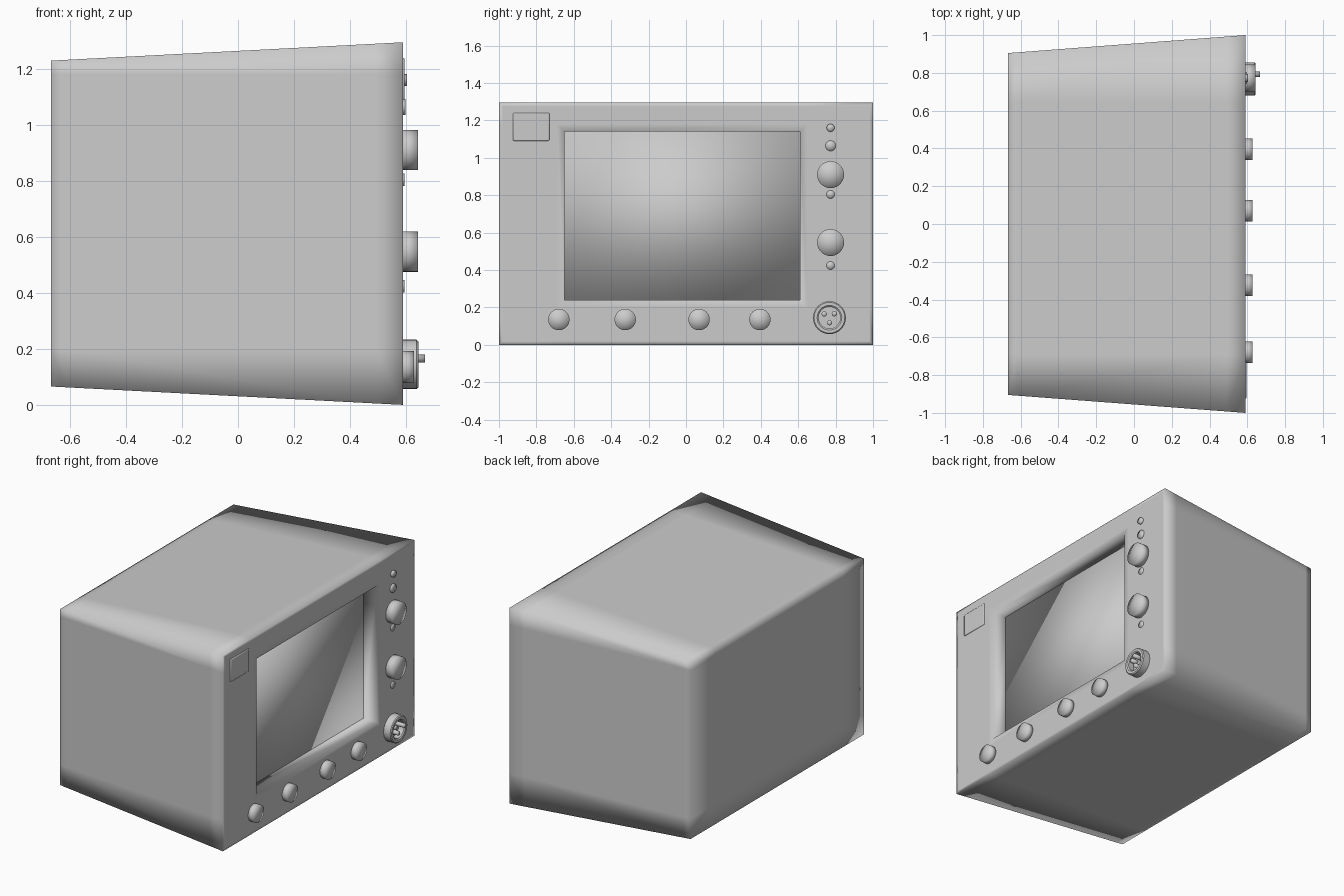
import bpy, bmesh, math

if "Cube" in bpy.data.objects:
    bpy.data.objects.remove(bpy.data.objects["Cube"])

FRONT, BACK = 0.59, -0.667
HEIGHT = 1.295


def finish(bm, name):
    mesh = bpy.data.meshes.new(name)
    bm.to_mesh(mesh)
    bm.free()
    for p in mesh.polygons:
        p.use_smooth = True
    ob = bpy.data.objects.new(name, mesh)
    bpy.context.collection.objects.link(ob)
    return ob


def box(name, x, y, z):
    bm = bmesh.new()
    bmesh.ops.create_cube(bm, size=1)
    for v in bm.verts:
        v.co = [r[0] + (c + 0.5) * (r[1] - r[0]) for c, r in zip(v.co, (x, y, z))]
    return finish(bm, name)


def knob(name, y, z, r, x1, x0=FRONT - 0.01, sides=32):
    bpy.ops.mesh.primitive_cylinder_add(
        vertices=sides, radius=r, depth=x1 - x0, end_fill_type='TRIFAN',
        location=((x0 + x1) / 2, y, z), rotation=(0, math.pi / 2, 0))
    ob = bpy.context.object
    ob.name = name
    bpy.ops.object.shade_smooth()
    return ob


# Tapered casing with support loops
bm = bmesh.new()
bmesh.ops.create_cube(bm, size=2)
for v in bm.verts:
    front = v.co.x > 0
    half_y, half_z = (1.0, HEIGHT / 2) if front else (0.905, 0.582)
    v.co = (FRONT if front else BACK, v.co.y * half_y, HEIGHT / 2 + v.co.z * half_z)
cuts = [((x, 0, 0), (1, 0, 0)) for x in (-0.62, 0.49)]
cuts += [((0, y, 0), (0, 1, 0)) for y in (-0.69, 0.65)]
cuts += [((0, 0, z), (0, 0, 1)) for z in (0.20, 1.18)]
for co, no in cuts:
    bmesh.ops.bisect_plane(bm, geom=bm.verts[:] + bm.edges[:] + bm.faces[:],
                           plane_co=co, plane_no=no)

# Narrow front rim, then the screen recess
panel = [f for f in bm.faces if all(v.co.x > FRONT - 0.001 for v in f.verts)]
bmesh.ops.inset_region(bm, faces=panel, thickness=0.02, use_even_offset=True)
opening = max((f for f in bm.faces if f.calc_center_median().x > FRONT - 0.001),
              key=lambda f: f.calc_area())
bmesh.ops.inset_individual(bm, faces=[opening], thickness=0.04, use_even_offset=True)
ext = bmesh.ops.extrude_discrete_faces(bm, faces=[opening])
bmesh.ops.translate(bm, verts=ext['faces'][0].verts, vec=(-0.1, 0, 0))
bmesh.ops.delete(bm, geom=ext['faces'], context='FACES_ONLY')
finish(bm, "casing")

# Screen and badge plate
box("screen", (0.44, 0.492), (-0.65, 0.61), (0.24, 1.14))
plate = box("badge_plate", (FRONT - 0.01, FRONT + 0.005), (-0.925, -0.73), (1.09, 1.24))
bev = plate.modifiers.new("bevel", 'BEVEL')
bev.width, bev.segments = 0.006, 2
bpy.context.view_layer.objects.active = plate
plate.select_set(True)
bpy.ops.object.shade_smooth_by_angle()
plate.select_set(False)

# Control knobs, buttons and lamps
for i, y in enumerate((-0.68, -0.325, 0.07, 0.395)):
    knob(f"lower_knob_{i + 1}", y, 0.135, 0.057, 0.628)
for i, z in enumerate((0.91, 0.547)):
    knob(f"large_knob_{i + 1}", 0.773, z, 0.072, 0.642)
for i, (z, r, x) in enumerate(((1.16, 0.021, 0.603), (1.064, 0.028, 0.598),
                               (0.804, 0.022, 0.594), (0.424, 0.022, 0.594))):
    knob(f"small_button_{i + 1}", 0.773, z, r, x, sides=20)

# Round socket: lathed ring with a sunken floor and three pins
CY, CZ = 0.767, 0.145
profile = [(0.58, 0.088), (0.638, 0.088), (0.644, 0.082), (0.644, 0.066),
           (0.638, 0.058), (0.60, 0.058), (0.60, 0.0)]
bm = bmesh.new()
verts = [bm.verts.new((x, CY, CZ + r)) for x, r in profile]
edges = [bm.edges.new(p) for p in zip(verts, verts[1:])]
bmesh.ops.spin(bm, geom=verts + edges, cent=(0, CY, CZ), axis=(1, 0, 0),
               angle=math.tau, steps=32)
bmesh.ops.remove_doubles(bm, verts=bm.verts[:], dist=0.0005)
bmesh.ops.recalc_face_normals(bm, faces=bm.faces[:])
ring = finish(bm, "socket_ring")
bpy.context.view_layer.objects.active = ring
bpy.ops.object.select_all(action='DESELECT')
ring.select_set(True)
bpy.ops.object.shade_smooth_by_angle()
for i, (dy, dz, x) in enumerate(((-0.028, 0.02, 0.64), (0.026, 0.021, 0.667), (0, -0.027, 0.64))):
    knob(f"socket_pin_{i + 1}", CY + dy, CZ + dz, 0.014, x, sides=16)
